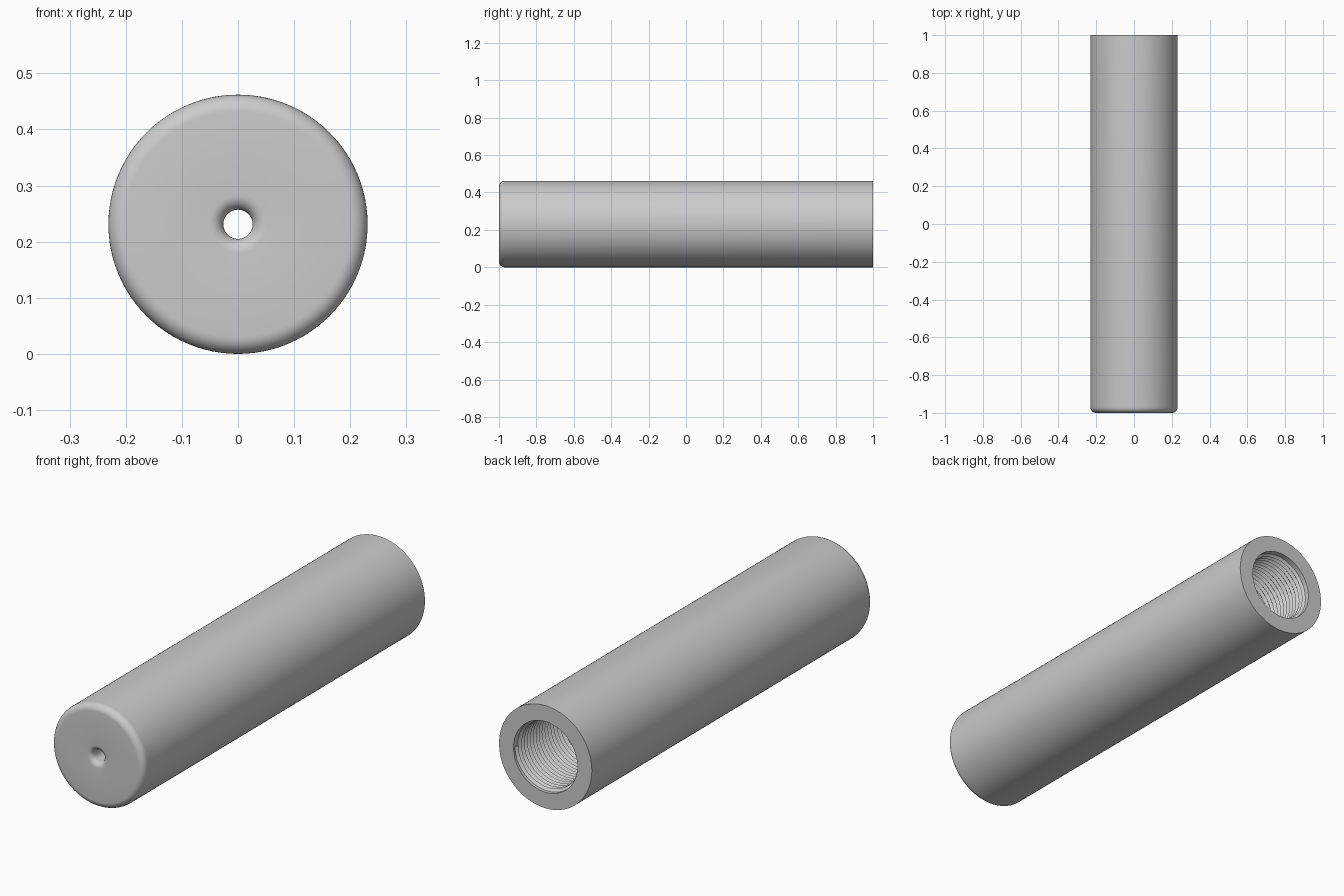
import bpy, bmesh, math
from mathutils import Vector

if "Cube" in bpy.data.objects:
    bpy.data.objects.remove(bpy.data.objects["Cube"])

SEG = 96
RADIUS, HOLE = 0.231, 0.026
CREST, ROOT, PITCH = 0.148, 0.159, 0.021
MOUTH, TURNS = 0.99, 30
WALL = -0.88

steel = bpy.data.materials.new("grey metal")
steel.use_nodes = True
colour = (0.6, 0.6, 0.6, 1)
steel.diffuse_color = colour
steel.node_tree.nodes["Principled BSDF"].inputs["Base Color"].default_value = colour

bm = bmesh.new()


def point(r, y, n):
    a = 2 * math.pi * n / SEG
    return bm.verts.new(Vector((r * math.cos(a), y, RADIUS + r * math.sin(a))))


def ring(r, y):
    return [point(r, y, n) for n in range(SEG)]


def bridge(a, b):
    for n in range(SEG):
        m = (n + 1) % SEG
        bm.faces.new((a[n], a[m], b[m], b[n]))


def arc(cr, cy, rad, start, end, steps=8):
    angles = [math.radians(start + (end - start) * i / steps) for i in range(steps + 1)]
    return [(cr + rad * math.cos(t), cy + rad * math.sin(t)) for t in angles]


# Shell: mouth rim, outer wall, rounded front edge, funnelled hole, inner floor
profile = [(ROOT, 1), (RADIUS, 1)]
profile += arc(RADIUS - 0.03, -0.97, 0.03, 0, -90)
profile += arc(HOLE + 0.025, -0.975, 0.025, -90, -180)
profile += [(HOLE, WALL), (CREST, WALL)]
start_y = MOUTH - PITCH * (TURNS + 0.5)
profile.append((CREST, start_y - 0.01))
rings = [ring(r, y) for r, y in profile]
for a, b in zip(rings, rings[1:]):
    bridge(a, b)
mouth, bore = rings[0], rings[-1]

# Internal screw thread: a crest helix and a root helix
last = SEG * TURNS
crest = [point(CREST, start_y + PITCH * n / SEG, n) for n in range(last + 1)]
root = [point(ROOT, start_y + PITCH * (n / SEG + 0.5), n) for n in range(last + 1)]
for n in range(last):
    bm.faces.new((crest[n], crest[n + 1], root[n + 1], root[n]))
    if n + SEG < last:
        bm.faces.new((root[n], root[n + 1], crest[n + 1 + SEG], crest[n + SEG]))

# Join the thread to the bore and to the mouth
for n in range(SEG):
    m = (n + 1) % SEG
    k = last - SEG + n
    bm.faces.new((bore[n], bore[m], crest[n + 1], crest[n]))
    bm.faces.new((root[k], root[k + 1], mouth[m], mouth[n]))
bm.faces.new((bore[0], crest[0], crest[SEG]))
bm.faces.new((crest[0], root[0], crest[SEG]))
bm.faces.new((crest[last], root[last], root[last - SEG]))
bm.faces.new((root[last], mouth[0], root[last - SEG]))

bmesh.ops.recalc_face_normals(bm, faces=bm.faces)
mesh = bpy.data.meshes.new("threaded_tube")
bm.to_mesh(mesh)
bm.free()
mesh.materials.append(steel)
tube = bpy.data.objects.new("threaded_tube", mesh)
bpy.context.collection.objects.link(tube)

bpy.ops.object.select_all(action="DESELECT")
tube.select_set(True)
bpy.context.view_layer.objects.active = tube
bpy.ops.object.shade_smooth_by_angle(angle=math.radians(30))
